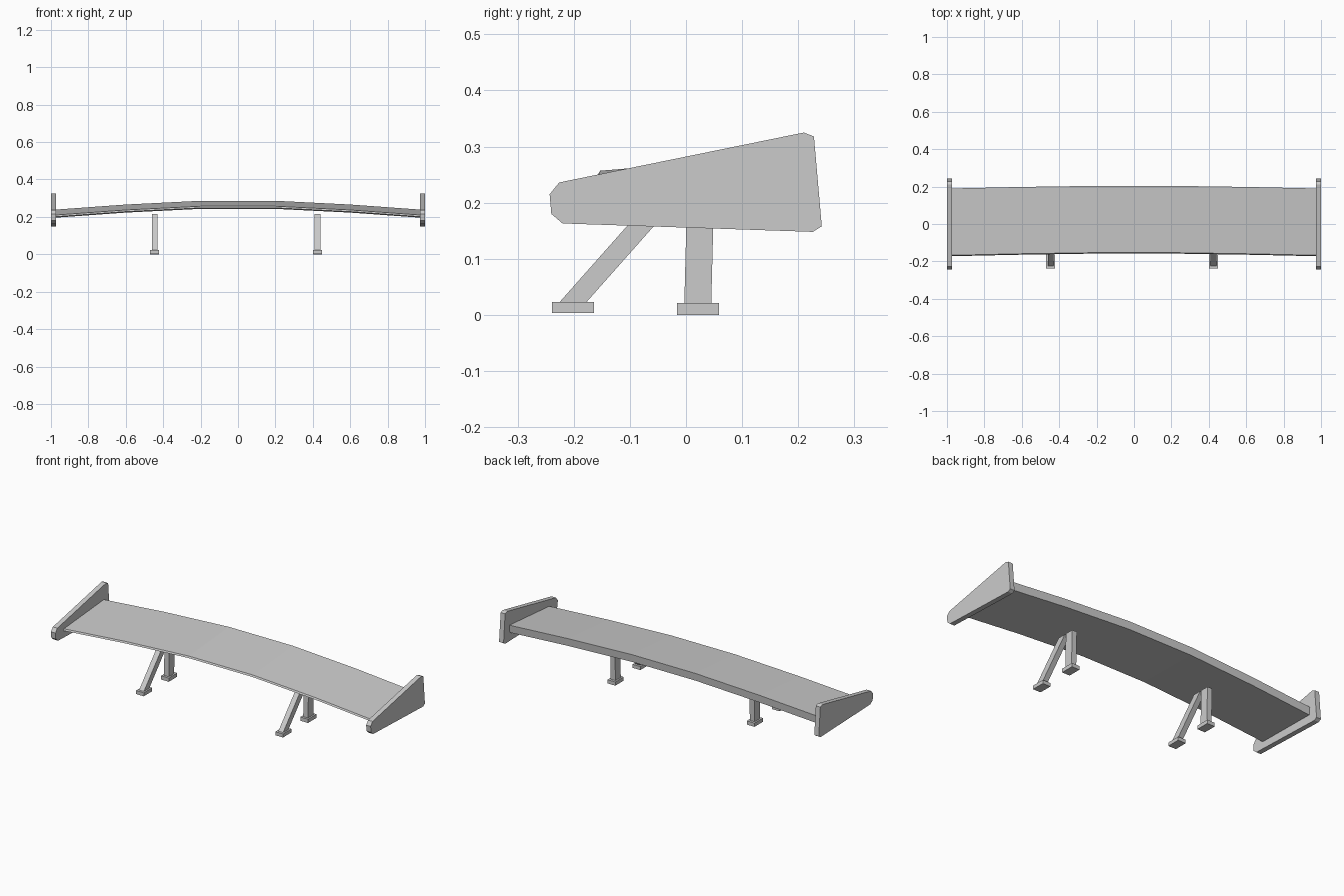
import bpy

if "Cube" in bpy.data.objects:
    bpy.data.objects.remove(bpy.data.objects["Cube"])


def loft(name, rings):
    """Solid from a row of matching closed rings, capped at both ends."""
    n = len(rings[0])
    verts = [p for r in rings for p in r]
    faces = [tuple(range(n))[::-1],
             tuple(range(n * (len(rings) - 1), n * len(rings)))]
    for k in range(len(rings) - 1):
        a, b = k * n, (k + 1) * n
        for i in range(n):
            j = (i + 1) % n
            faces.append((a + i, a + j, b + j, b + i))
    me = bpy.data.meshes.new(name)
    me.from_pydata(verts, [], faces)
    ob = bpy.data.objects.new(name, me)
    bpy.context.collection.objects.link(ob)
    return ob


def slab(name, profile, x, width):
    """Side profile (y, z) extruded along x around a centre."""
    return loft(name, [[(x + s * width / 2, y, z) for y, z in profile]
                       for s in (-1, 1)])


def rect(y0, y1, z0, z1):
    return [(y0, z0), (y1, z0), (y1, z1), (y0, z1)]


# Arched wing: one section carried along stations that drop and slide forward
section = [(-0.158, 0.248), (0.2, 0.243), (0.204, 0.286), (-0.153, 0.257)]
stations = [(-0.975, 0.047), (-0.6, 0.02), (-0.2, 0),
            (0.2, 0), (0.6, 0.02), (0.975, 0.047)]
loft("wing", [[(x, y - 0.3 * d, z - d) for y, z in section]
              for x, d in stations])

# End plates with clipped corners
plate = [(-0.22, 0.163), (0.226, 0.148), (0.242, 0.158), (0.228, 0.318),
         (0.21, 0.325), (-0.226, 0.236), (-0.243, 0.215), (-0.24, 0.18)]
for side, x in (("left", -0.986), ("right", 0.986)):
    slab(side + "_end_plate", plate, x, 0.028)

# Supports: slanted front strut, upright rear strut, and a foot under each
front = [(-0.226, 0.022), (-0.178, 0.022), (-0.006, 0.216), (-0.054, 0.216)]
rear = [(-0.003, 0.02), (0.045, 0.02), (0.05, 0.216), (0.002, 0.216)]
for side, x in (("left", -0.446), ("right", 0.425)):
    slab(side + "_front_strut", front, x, 0.03)
    slab(side + "_rear_strut", rear, x, 0.03)
    slab(side + "_front_foot", rect(-0.239, -0.164, 0.003, 0.023), x, 0.048)
    slab(side + "_rear_foot", rect(-0.016, 0.059, 0.0, 0.021), x, 0.048)
